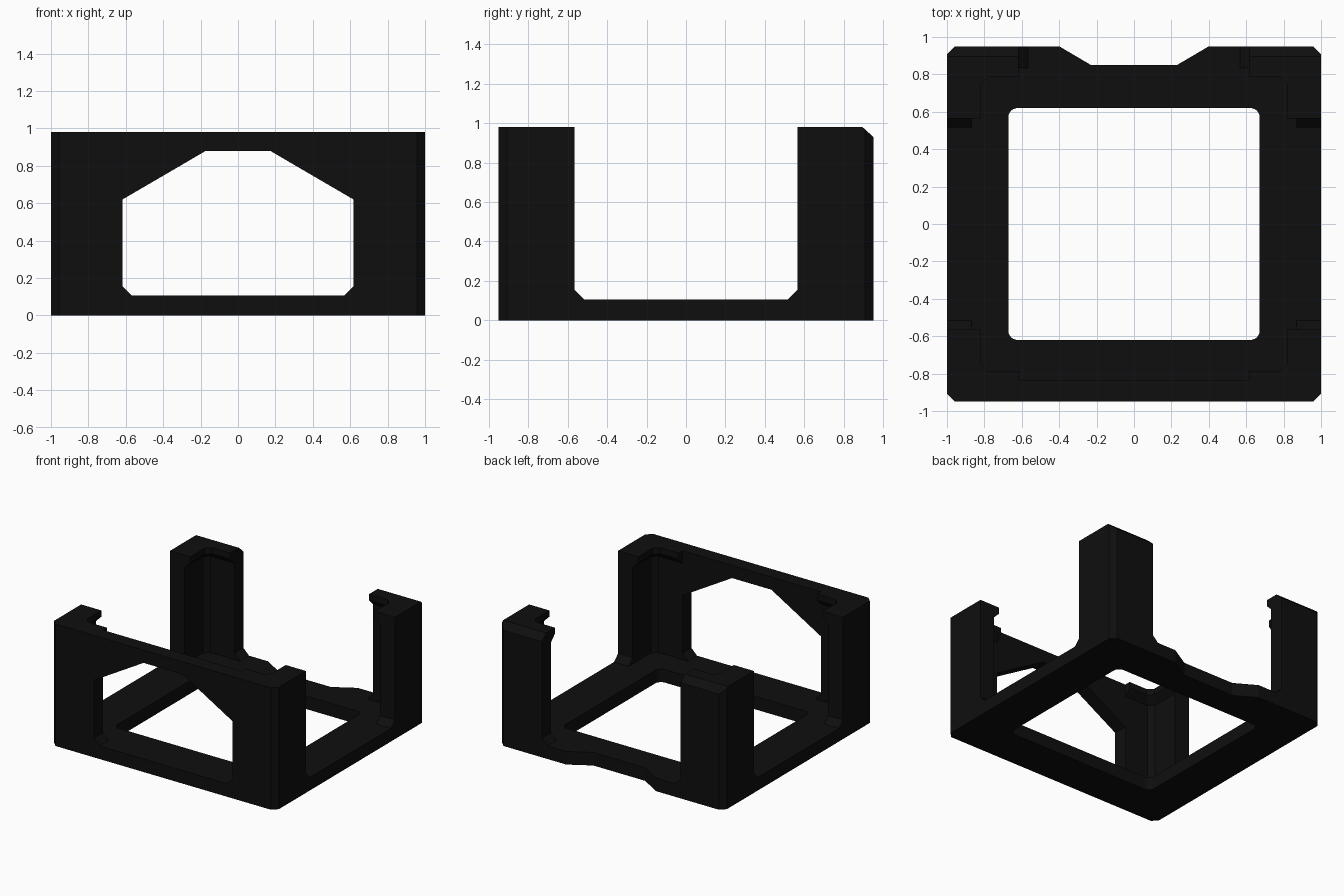
import bpy, bmesh, math
from mathutils import Vector

if "Cube" in bpy.data.objects:
    bpy.data.objects.remove(bpy.data.objects["Cube"])

black = bpy.data.materials.new("matte_black")
black.diffuse_color = (0.0045, 0.0045, 0.0045, 1)
black.use_nodes = True
black.node_tree.nodes["Principled BSDF"].inputs["Base Color"].default_value = black.diffuse_color


def loft(name, rings):
    """Closed solid through matching rings of 3D points."""
    bm = bmesh.new()
    vs = [[bm.verts.new(p) for p in r] for r in rings]
    n = len(rings[0])
    bm.faces.new(vs[0])
    bm.faces.new(vs[-1])
    for a, b in zip(vs, vs[1:]):
        for i in range(n):
            j = (i + 1) % n
            bm.faces.new((a[i], a[j], b[j], b[i]))
    bmesh.ops.recalc_face_normals(bm, faces=bm.faces)
    me = bpy.data.meshes.new(name)
    bm.to_mesh(me)
    bm.free()
    ob = bpy.data.objects.new(name, me)
    bpy.context.collection.objects.link(ob)
    return ob


def prism(name, pts, axis, lo, hi):
    """Extrude a 2D profile along x, y or z."""
    def place(p, d):
        return {"x": (d, p[0], p[1]), "y": (p[0], d, p[1]),
                "z": (p[0], p[1], d)}[axis]
    return loft(name, [[place(p, d) for p in pts] for d in (lo, hi)])


def mirrored(half):
    """Complete a right-half profile across the vertical axis."""
    return half + [(-a, b) for a, b in reversed(half)]


def rounded(x, y, r, steps):
    """Rectangle with rounded (or, at one step, chamfered) corners."""
    pts = []
    for k, (sx, sy) in enumerate(((1, 1), (-1, 1), (-1, -1), (1, -1))):
        for i in range(steps + 1):
            a = math.pi / 2 * (k + i / steps)
            pts.append((sx * (x - r) + r * math.cos(a),
                        sy * (y - r) + r * math.sin(a)))
    return pts


H, BASE = 0.98, 0.105
WALL_X, WALL_Y = 0.87, 0.835      # inside faces of the corner walls
LIP_X, LIP_Y = 0.82, 0.785        # inside faces of the top lips
GAP_X, GAP_Y = 0.617, 0.565       # openings between the posts

# Outer block with chamfered upright corners
frame = prism("corner_post_frame", rounded(1, 0.95, 0.042, 1), "z", 0, H)

cutters = []

# Pocket between the posts, narrowing under the sloped top lips
levels = [(WALL_X, WALL_Y, BASE), (WALL_X, WALL_Y, 0.88),
          (LIP_X, LIP_Y, 0.93), (LIP_X, LIP_Y, 1.2)]
cutters.append(loft("pocket_cutter", [
    [(px, py, z) for px, py in rounded(x, y, 0.04, 1)] for x, y, z in levels]))

# Clears the lip along the middle of the front wall
cutters.append(prism("lip_gap_cutter",
                     mirrored([(GAP_X, BASE), (GAP_X, 1.2)]),
                     "y", -WALL_Y, WALL_Y))

# Side openings, open at the top with gussets at the bottom
cutters.append(prism("side_cutter", mirrored(
    [(GAP_Y - 0.05, BASE), (GAP_Y, 0.155), (GAP_Y, 1.2)]), "x", -2, 2))

# Rear opening
cutters.append(prism("rear_cutter", mirrored(
    [(GAP_X - 0.05, BASE), (GAP_X, 0.155), (GAP_X, 1.2)]), "y", 0.1, 2))

# Front window with sloped shoulders
cutters.append(prism("window_cutter", mirrored(
    [(GAP_X - 0.05, BASE), (GAP_X, 0.155), (GAP_X, 0.62), (0.175, 0.878)]),
    "y", -2, -0.1))

# Rounded floor opening
cutters.append(prism("floor_cutter", rounded(0.672, 0.62, 0.05, 6),
                     "z", -1, 0.5))

# Notch in the rear rail
cutters.append(prism("notch_cutter", mirrored(
    [(0.23, 0.85), (0.40, 0.95), (0.40, 1.2)]), "z", -1, 0.5))

# Chamfer along the top rear edge
cutters.append(prism("rear_edge_cutter",
                     [(0.895, H), (0.95, 0.93), (1.2, 0.70), (1.2, 1.4), (0.895, 1.4)],
                     "x", -2, 2))

for c in cutters:
    c.hide_render = True
    m = frame.modifiers.new(c.name, "BOOLEAN")
    m.operation = "DIFFERENCE"
    m.solver = "EXACT"
    m.object = c

# Bake the cuts and remove the cutters
bpy.context.view_layer.update()
dg = bpy.context.evaluated_depsgraph_get()
mesh = bpy.data.meshes.new_from_object(frame.evaluated_get(dg))
frame.modifiers.clear()
frame.data = mesh
for c in cutters:
    bpy.data.objects.remove(c)
mesh.materials.clear()
mesh.materials.append(black)
for p in mesh.polygons:
    p.material_index = 0
